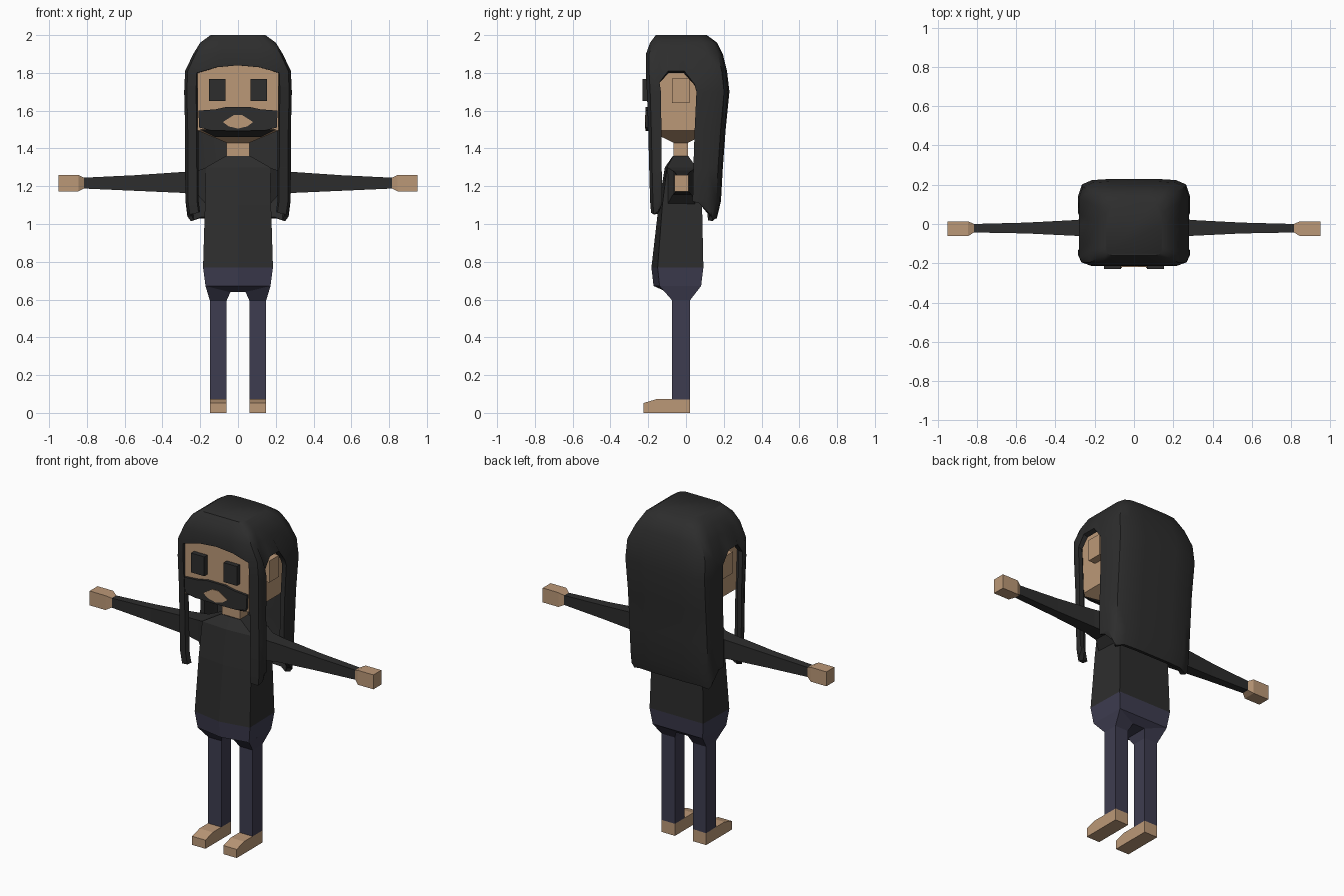
import bpy, bmesh, math

if "Cube" in bpy.data.objects:
    bpy.data.objects.remove(bpy.data.objects["Cube"])


def material(name, rgb):
    m = bpy.data.materials.new(name)
    m.diffuse_color = (*rgb, 1)
    m.use_nodes = True
    m.node_tree.nodes["Principled BSDF"].inputs["Base Color"].default_value = m.diffuse_color
    return m


SKIN = material("skin tan", (0.50, 0.315, 0.185))
BLACK = material("soft black", (0.026, 0.026, 0.026))
NAVY = material("dusky navy", (0.048, 0.046, 0.08))


def make(name, bm, mat):
    bmesh.ops.recalc_face_normals(bm, faces=bm.faces)
    me = bpy.data.meshes.new(name)
    bm.to_mesh(me)
    bm.free()
    me.materials.append(mat)
    ob = bpy.data.objects.new(name, me)
    bpy.context.collection.objects.link(ob)
    return ob


def loft(name, rings, mat):
    """Closed solid through a list of equal-length point rings."""
    bm = bmesh.new()
    vs = [[bm.verts.new(p) for p in r] for r in rings]
    n = len(rings[0])
    for a, b in zip(vs, vs[1:]):
        for i in range(n):
            j = (i + 1) % n
            bm.faces.new((a[i], a[j], b[j], b[i]))
    bm.faces.new(vs[0])
    bm.faces.new(vs[-1])
    return make(name, bm, mat)


def rect_z(z, x0, x1, y0, y1):
    return [(x0, y0, z), (x1, y0, z), (x1, y1, z), (x0, y1, z)]


def rect_x(x, y0, y1, z0, z1):
    return [(x, y0, z0), (x, y1, z0), (x, y1, z1), (x, y0, z1)]


def hexa(z, hx, y0, yc, y1):
    """Body section with a shallow ridge at front."""
    return [(0, y0, z), (hx, yc, z), (hx * 0.97, y1, z), (0, y1, z),
            (-hx * 0.97, y1, z), (-hx, yc, z)]


def box(name, x0, x1, y0, y1, z0, z1, mat):
    return loft(name, [rect_z(z0, x0, x1, y0, y1), rect_z(z1, x0, x1, y0, y1)], mat)


def plate(name, pts, y0, y1, mat):
    return loft(name, [[(x, y, z) for x, z in pts] for y in (y0, y1)], mat)


# Head and neck
loft("head", [rect_z(1.43, -.06, .06, -.065, .01),
              rect_z(1.495, -.215, .215, -.2, .14),
              rect_z(1.85, -.215, .215, -.2, .14),
              rect_z(1.93, -.17, .17, -.16, .11)], SKIN)
box("neck", -.06, .06, -.065, .01, 1.33, 1.44, SKIN)

# Beard, its underside and the mouth
half = [(.21, 1.60), (.12, 1.607), (.06, 1.62)]
low = [(.03, 1.493), (.14, 1.495), (.205, 1.51)]
plate("beard", half + [(-x, z) for x, z in reversed(half)]
      + [(-x, z) for x, z in reversed(low)] + low, -.215, -.19, BLACK)
loft("beard_underside", [rect_z(1.46, -.12, .12, -.15, -.1),
                         rect_z(1.50, -.2, .2, -.213, -.1)], BLACK)
plate("mouth", [(-.08, 1.54), (-.02, 1.578), (.02, 1.578), (.08, 1.54),
                (.05, 1.517), (0, 1.505), (-.05, 1.517)], -.218, -.21, SKIN)

# Hair: one shell with a face window and side openings
outline = [(0, -1), (.4, -1), (.78, -1), (.95, -.92), (1, -.77), (1, -.66),
           (1, -.45), (1, -.05), (1, .2), (1, .6), (.93, .87), (.75, .97),
           (.4, 1), (0, 1)]
levels = [(2.0, .145, -.16, .11), (1.96, .20, -.19, .165), (1.90, .237, -.212, .195),
          (1.81, .28, -.213, .217), (1.70, .285, -.207, .23), (1.5, .28, -.2, .21),
          (1.3, .28, -.195, .195), (1.12, .278, -.19, .185), (1.05, .268, -.185, .163)]
HEM, LAST = 3, len(levels) - 1
hem_dz = {0: .03, 1: .02, 2: -.01, 5: -.06, 8: -.07}
tip_dz = {2: .01, 4: .02, 5: .06, 8: .06, 9: -.01, 10: -.035}
open_cols = {0, 1, 5, 6, 7}
bm = bmesh.new()
n = len(outline)
full = list(range(n)) + list(range(n - 2, 0, -1))
grid = []
for k, (z, hx, yf, yb) in enumerate(levels):
    row = []
    for i, p in enumerate(full):
        fx, fy = outline[p]
        sx = 1 if i < n else -1
        y = (yf + yb) / 2 + fy * (yb - yf) / 2
        dz = hem_dz.get(p, 0) if k == HEM else 0
        if k == LAST:
            dz = tip_dz.get(p, -.02 if p > 9 else 0)
            y += .045 if p in (8, 9) else 0
        row.append(bm.verts.new((sx * hx * fx, y, z + dz)))
    grid.append(row)
bm.faces.new(grid[0])
for k in range(LAST):
    for i in range(len(full)):
        j = (i + 1) % len(full)
        if k >= HEM and min(full[i], full[j]) in open_cols:
            continue
        bm.faces.new((grid[k][i], grid[k + 1][i], grid[k + 1][j], grid[k][j]))
bmesh.ops.delete(bm, geom=[v for v in bm.verts if not v.link_faces], context='VERTS')
hair = make("hair", bm, BLACK)
mod = hair.modifiers.new("thickness", 'SOLIDIFY')
mod.thickness = .028
mod.offset = -1
bpy.context.view_layer.objects.active = hair
hair.select_set(True)
bpy.ops.object.modifier_apply(modifier=mod.name)
bpy.ops.object.shade_smooth_by_angle(angle=math.radians(40))

# Shirt and hips
loft("shirt", [hexa(.77, .185, -.183, -.15, .092),
               hexa(1.1, .175, -.145, -.125, .085),
               hexa(1.3, .17, -.112, -.10, .055),
               hexa(1.36, .065, -.07, -.068, .012)], BLACK)
loft("hips", [hexa(.64, .05, -.1, -.1, .04),
              hexa(.672, .172, -.172, -.14, .08),
              hexa(.77, .185, -.183, -.15, .092)], NAVY)

# Paired parts
for s, side in ((-1, "left"), (1, "right")):
    box(side + "_eye", s * .065, s * .153, -.23, -.198, 1.65, 1.767, BLACK)
    box(side + "_ear", s * .21, s * .262, -.075, .018, 1.64, 1.77, SKIN)
    loft(side + "_sleeve", [rect_x(s * .165, -.1, .05, 1.1, 1.3),
                            rect_x(s * .215, -.07, .03, 1.155, 1.282),
                            rect_x(s * .30, -.06, .02, 1.165, 1.275),
                            rect_x(s * .55, -.048, .007, 1.176, 1.258),
                            rect_x(s * .82, -.043, 0, 1.188, 1.245)], BLACK)
    loft(side + "_hand", [rect_x(s * .815, -.043, 0, 1.188, 1.245),
                          rect_x(s * .845, -.062, .014, 1.173, 1.26),
                          rect_x(s * .95, -.062, .014, 1.173, 1.26)], SKIN)
    # Leg flares into the hips
    top = [(s * .04, -.1, .64), (s * .172, -.14, .672),
           (s * .167, .08, .672), (s * .04, .04, .64)]
    loft(side + "_leg", [rect_z(.072, s * .06, s * .149, -.073, .02),
                         rect_z(.595, s * .06, s * .149, -.073, .02), top], NAVY)
    # Foot with a sloped toe
    prof = [(-.225, 0), (.02, 0), (.02, .073), (-.155, .073), (-.225, .052)]
    loft(side + "_foot", [[(s * x, y, z) for y, z in prof] for x in (.06, .149)], SKIN)
